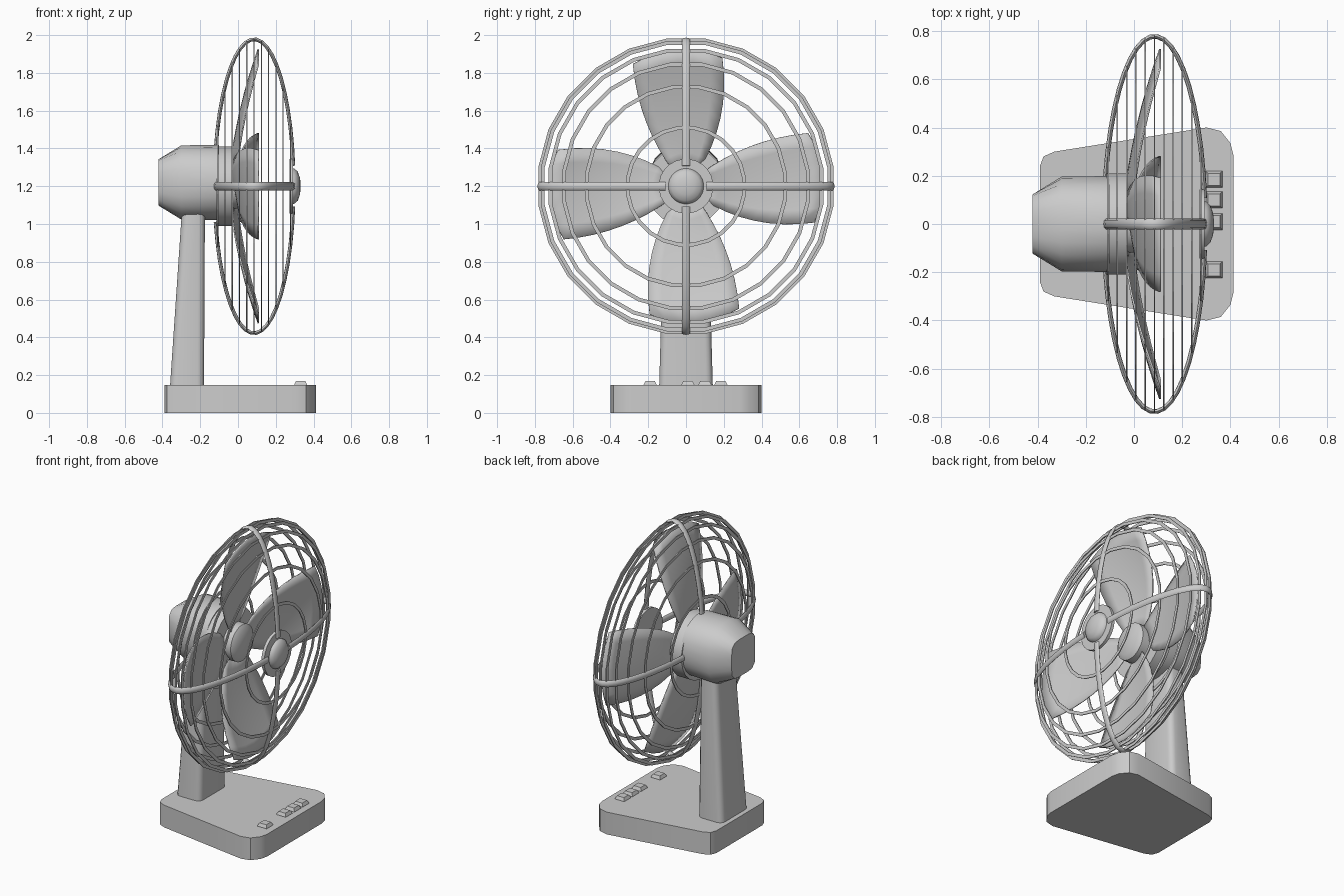
import bpy, bmesh, math
from math import sin, cos, pi, sqrt
from mathutils import Vector

if "Cube" in bpy.data.objects:
    bpy.data.objects.remove(bpy.data.objects["Cube"])

AX = 1.2            # height of the fan axis
CX, CW, CR = 0.085, 0.21, 0.778   # cage centre, half depth, radius


def finish(name, bm, angle=None):
    bmesh.ops.recalc_face_normals(bm, faces=bm.faces)
    me = bpy.data.meshes.new(name)
    bm.to_mesh(me)
    bm.free()
    ob = bpy.data.objects.new(name, me)
    bpy.context.collection.objects.link(ob)
    if angle:
        bpy.ops.object.select_all(action='DESELECT')
        ob.select_set(True)
        bpy.context.view_layer.objects.active = ob
        bpy.ops.object.shade_smooth_by_angle(angle=math.radians(angle))
    return ob


def loft(bm, sections, caps=True, close=False):
    """Skin between equal-length closed loops of points."""
    loops = [[bm.verts.new(p) for p in s] for s in sections]
    pairs = list(zip(loops, loops[1:]))
    if close:
        pairs.append((loops[-1], loops[0]))
    n = len(loops[0])
    for a, b in pairs:
        for i in range(n):
            j = (i + 1) % n
            bm.faces.new((a[i], a[j], b[j], b[i]))
    if caps and not close:
        bm.faces.new(loops[0])
        bm.faces.new(loops[-1])


def circle(x, r, n=24, z=AX, power=2.0):
    pts = []
    for i in range(n):
        a = 2 * pi * (i + 0.5) / n
        c, s = cos(a), sin(a)
        k = r / (abs(c) ** power + abs(s) ** power) ** (1 / power)
        pts.append((x, k * c, z + k * s))
    return pts


def lathe(name, profile, n=24, angle=35):
    bm = bmesh.new()
    loft(bm, [circle(x, r, n) for x, r in profile])
    return finish(name, bm, angle)


# Base: tapered rounded slab
half = [(-0.39, 0.24), (-0.375, 0.28), (-0.33, 0.30), (0.30, 0.40),
        (0.36, 0.385), (0.40, 0.335), (0.412, 0.285)]
outline = half + [(x, -y) for x, y in reversed(half)]
bm = bmesh.new()
loft(bm, [[(x, y, z) for x, y in outline] for z in (0, 0.147)])
finish("base", bm, 35)

# Buttons: small tapered blocks
for i, y in enumerate((-0.19, 0.01, 0.10, 0.185)):
    bm = bmesh.new()
    loft(bm, [[(0.332 + sx * h, y + sy * h, z)
               for sx, sy in ((-1, -1), (1, -1), (1, 1), (-1, 1))]
              for h, z in ((0.034, 0.14), (0.034, 0.15), (0.025, 0.168))])
    finish(f"button_{i + 1}", bm)


# Stand: tapered column with rounded corners
def column(x0, x1, w, z, r=0.035):
    pts = []
    for cx, cy, a0 in ((x1 - r, w - r, 0), (x0 + r, w - r, 90),
                       (x0 + r, -w + r, 180), (x1 - r, -w + r, 270)):
        for k in range(4):
            a = math.radians(a0 + 30 * k)
            pts.append((cx + r * cos(a), cy + r * sin(a), z))
    return pts


bm = bmesh.new()
loft(bm, [column(-0.36, -0.18, 0.142, 0.14), column(-0.295, -0.175, 0.115, 1.1)])
finish("stand", bm, 40)

# Motor housing: rounded-square back easing into a round front
bm = bmesh.new()
loft(bm, [circle(x, r, 24, 1.22, p) for x, r, p in
          ((-0.42, 0.123, 5), (-0.30, 0.197, 2.4), (-0.10, 0.2, 2.1))])
finish("motor_housing", bm, 35)
lathe("motor_front_plate", [(-0.115, 0.212), (-0.03, 0.212)])
lathe("rotor_hub", [(-0.03, 0.12), (0.03, 0.12), (0.05, 0.09)])

# Blades: bowl-shaped petals, slightly pitched
bm = bmesh.new()
NR, NA = 8, 6
for b in range(4):
    grid = []
    for i in range(NR + 1):
        t = i / NR
        r = 0.10 + 0.605 * t
        a0, a1 = math.radians(-38 + 22.2 * t), math.radians(40 - 16.5 * t)
        row = []
        for j in range(NA + 1):
            u = j / NA
            rr = r + 0.022 * t * sin(pi * u)
            a = a0 + (a1 - a0) * u + b * pi / 2
            x = -0.02 + 0.128 * t ** 1.7 + 0.036 * (u - 0.5) * (1 - t ** 2)
            row.append(bm.verts.new((x, -rr * sin(a), AX + rr * cos(a))))
        grid.append(row)
    for i in range(NR):
        for j in range(NA):
            bm.faces.new((grid[i][j], grid[i][j + 1], grid[i + 1][j + 1], grid[i + 1][j]))
blades = finish("blades", bm, 40)
mod = blades.modifiers.new("thickness", 'SOLIDIFY')
mod.thickness = 0.008
mod.offset = 0

# Guard rings: thin flat hoops following an ellipsoid
bm = bmesh.new()
for k in range(-5, 6):
    d = 0.0385 * k
    r = CR * sqrt(1 - (d / CW) ** 2)
    x = CX + d
    loft(bm, [circle(x + dx, r + dr) for dx, dr in
              ((-0.003, -0.010), (0.003, -0.010), (0.003, 0.010), (-0.003, 0.010))],
         close=True)
finish("guard_rings", bm)

# Guard ribs: four rounded bars from the motor plate to the front boss
bm = bmesh.new()
for q in range(4):
    side = Vector((0, cos(q * pi / 2), sin(q * pi / 2)))
    out = Vector((0, -side.z, side.y))
    sections = []
    for i in range(21):
        a = math.radians(-76 + 158 * i / 20)
        p = Vector((CX + CW * sin(a), 0, AX)) + out * (CR * cos(a))
        n = Vector((sin(a) / CW, 0, 0)) + out * (cos(a) / CR)
        n.normalize()
        sections.append([p + side * 0.022 * cos(c) + n * 0.010 * sin(c)
                         for c in (2 * pi * k / 8 for k in range(8))])
    loft(bm, sections)
finish("guard_ribs", bm, 50)

# Front boss: flat disc with a shallow dome
lathe("front_disc", [(0.272, 0.145), (0.292, 0.145)])
lathe("front_dome", [(0.28, 0.096), (0.30, 0.093), (0.317, 0.077),
                     (0.328, 0.045), (0.332, 0.012)], 24, 50)
